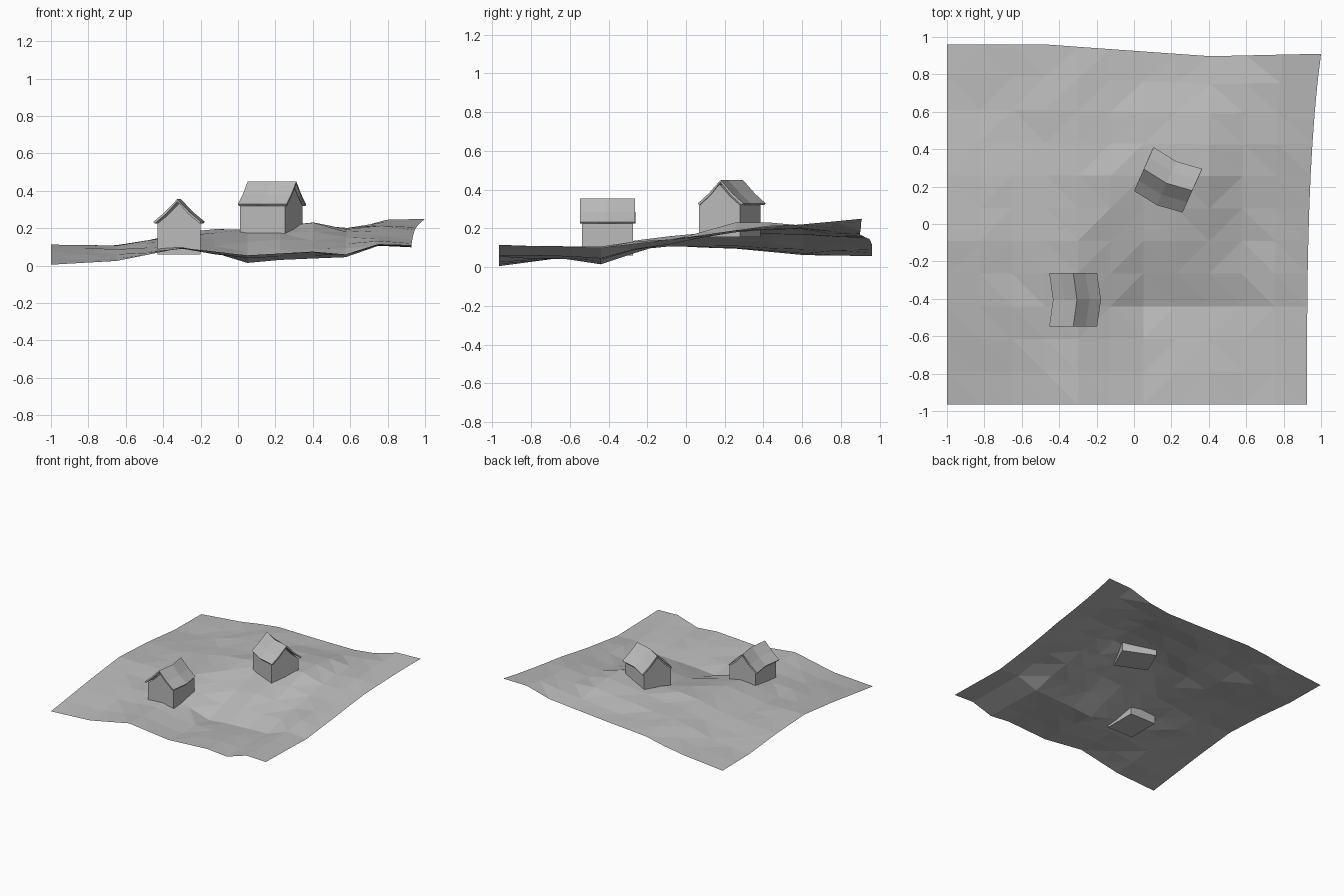
import bpy
import bmesh
import math
import random

cube = bpy.data.objects.get("Cube")
if cube:
    bpy.data.objects.remove(cube, do_unlink=True)

random.seed(4)

grey = bpy.data.materials.new("plain grey")
grey.use_nodes = True
grey.diffuse_color = (0.5, 0.5, 0.5, 1)
grey.node_tree.nodes["Principled BSDF"].inputs["Base Color"].default_value = (0.5, 0.5, 0.5, 1)


def finish(name, bm):
    """Turn a bmesh into a flat shaded object."""
    mesh = bpy.data.meshes.new(name)
    bm.to_mesh(mesh)
    bm.free()
    obj = bpy.data.objects.new(name, mesh)
    mesh.materials.append(grey)
    bpy.context.collection.objects.link(obj)
    return obj


def interpolate(knots, values, t):
    """Piecewise linear lookup of t."""
    for k in range(len(knots) - 1):
        if t <= knots[k + 1]:
            f = (t - knots[k]) / (knots[k + 1] - knots[k])
            return values[k] + (values[k + 1] - values[k]) * f
    return values[-1]


def grid_faces(bm, rows):
    """Skin a list of vertex rows with quads."""
    for lower, upper in zip(rows, rows[1:]):
        for i in range(len(lower) - 1):
            bm.faces.new((lower[i], lower[i + 1], upper[i + 1], upper[i]))


# Rolling ground: coarse heights in millimetres, spread over a square grid
CELLS = 11
STEP = 0.175
column_knots = [0, 2, 4, 6, 8, 9, 10, 11]
row_knots = [0, 3, 5, 7, 9, 11]
heights = [
    [5, 25, 95, 55, 75, 60, 115, 110],
    [75, 85, 100, 22, 35, 45, 112, 98],
    [112, 108, 160, 130, 140, 125, 140, 140],
    [95, 105, 175, 200, 235, 175, 185, 190],
    [62, 95, 160, 180, 210, 205, 225, 220],
    [57, 90, 145, 155, 170, 190, 245, 250],
]


def ground_vertex(bm, i, j):
    u, v = i / CELLS, j / CELLS
    column = [interpolate(column_knots, row, i) for row in heights]
    z = interpolate(row_knots, column, j) / 1000
    if 0 < i < CELLS and 0 < j < CELLS:
        z += random.uniform(-0.009, 0.009)
    # the right and back borders wander slightly
    x = -1 + i * STEP + 0.075 * u ** 6 * v ** 3
    y = -0.965 + j * STEP - interpolate([0, 3, 8, 11], [0, 0, 0.063, 0.05], i) * v ** 6
    return bm.verts.new((x, y, z))


bm = bmesh.new()
grid_faces(bm, [[ground_vertex(bm, i, j) for i in range(CELLS + 1)] for j in range(CELLS + 1)])
bmesh.ops.triangulate(bm, faces=bm.faces[:], quad_method='SHORT_EDGE')
finish("ground", bm)


# Houses: a gabled box under a flared roof that bends slightly along its length
def build_house(label, location, angle):
    bm = bmesh.new()
    gable = [(-0.115, 0), (0.115, 0), (0.115, 0.165), (0.062, 0.208), (0, 0.272),
             (-0.062, 0.208), (-0.115, 0.165)]
    ends = [[bm.verts.new((x, y, z)) for y, z in gable] for x in (-0.132, 0.132)]
    for ring in ends:
        bm.faces.new(ring)
    for k in range(len(gable)):
        n = (k + 1) % len(gable)
        bm.faces.new((ends[0][k], ends[0][n], ends[1][n], ends[1][k]))
    bmesh.ops.recalc_face_normals(bm, faces=bm.faces[:])
    walls = finish(label + "_walls", bm)

    bm = bmesh.new()
    slope = [(-0.128, 0.174), (-0.067, 0.225), (0, 0.295), (0.067, 0.225), (0.128, 0.174)]
    stations = [(-0.142, 0.01), (0, -0.01), (0.142, 0.01)]
    rows = [[bm.verts.new((x, y + bend, z)) for x, bend in stations] for y, z in slope]
    grid_faces(bm, rows)
    roof = finish(label + "_roof", bm)
    slab = roof.modifiers.new("thickness", 'SOLIDIFY')
    slab.thickness = 0.012
    slab.offset = -1

    for part in (walls, roof):
        part.location = location
        part.rotation_euler.z = math.radians(angle)


build_house("front_house", (-0.315, -0.405, 0.06), 90)
build_house("back_house", (0.178, 0.227, 0.155), -24)
